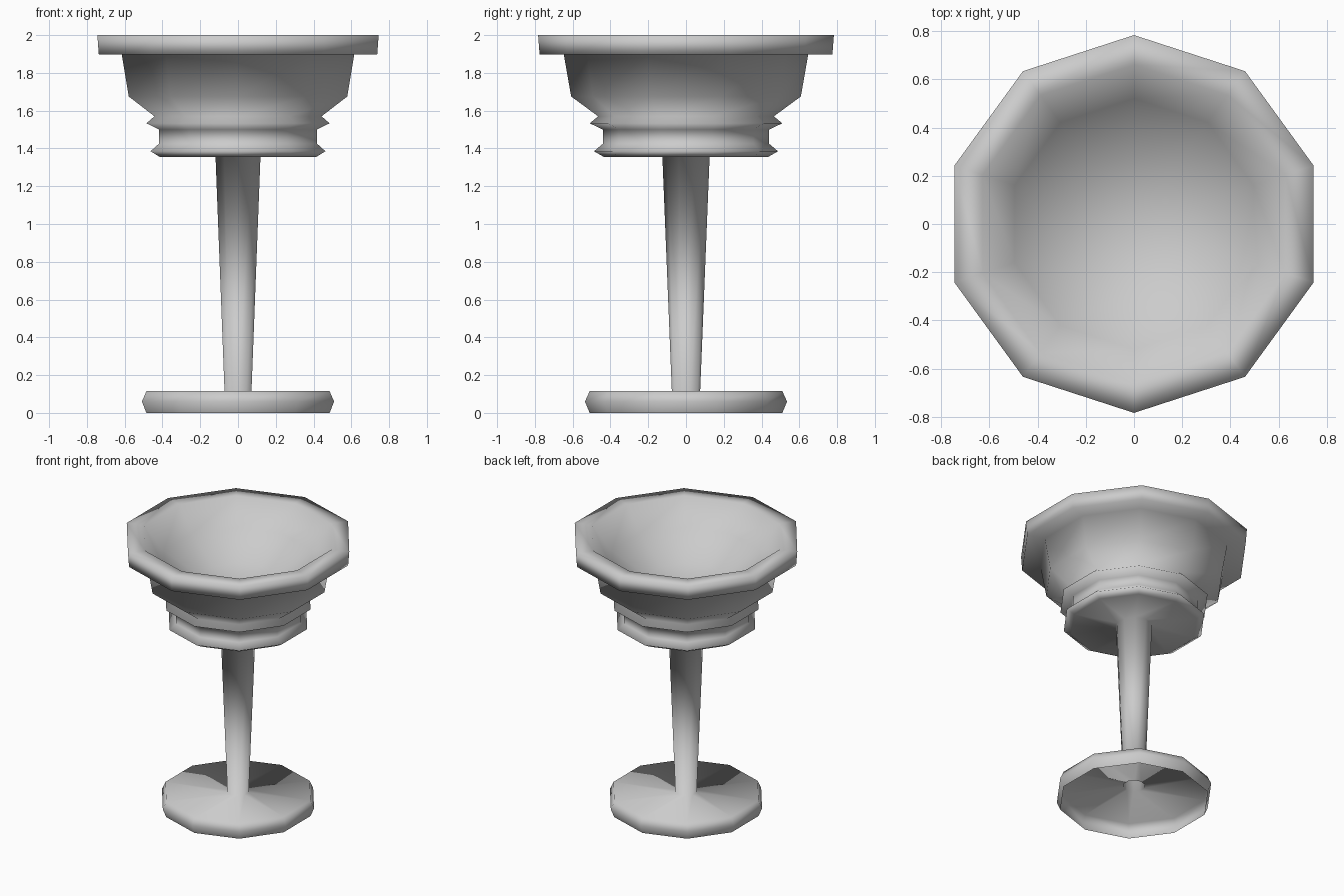
import bpy, bmesh, math

if "Cube" in bpy.data.objects:
    bpy.data.objects.remove(bpy.data.objects["Cube"])

SIDES = 10

def lathe(name, profile):
    """Spin a (radius, z) profile around z; a radius of 0 closes to a point."""
    bm = bmesh.new()
    rings = []
    for r, z in profile:
        if r == 0:
            rings.append([bm.verts.new((0, 0, z))] * SIDES)
        else:
            angles = [math.pi / 2 + 2 * math.pi * i / SIDES for i in range(SIDES)]
            rings.append([bm.verts.new((r * math.cos(a), r * math.sin(a), z)) for a in angles])
    for lo, hi in zip(rings, rings[1:]):
        for i in range(SIDES):
            j = (i + 1) % SIDES
            quad = dict.fromkeys((lo[i], lo[j], hi[j], hi[i]))
            bm.faces.new(list(quad))
    for f in bm.faces:
        f.smooth = True
    mesh = bpy.data.meshes.new(name)
    bm.to_mesh(mesh)
    bm.free()
    obj = bpy.data.objects.new(name, mesh)
    bpy.context.collection.objects.link(obj)
    return obj

# Thin foot open underneath, hollow tapered stem, ringed bowl, rim and bowl interior
foot = [(0.51, 0), (0.535, 0.06), (0.51, 0.115)]
stem = [(0.075, 0.115), (0.125, 1.355)]
rings = [(0.435, 1.355), (0.487, 1.385), (0.44, 1.425), (0.44, 1.50), (0.51, 1.533)]
bowl = [(0.465, 1.57), (0.608, 1.675), (0.647, 1.897)]
rim = [(0.775, 1.897), (0.783, 2.0), (0.66, 2.0)]
inside = [(0.52, 1.83), (0.28, 1.68), (0, 1.62)]
lathe("goblet", foot + stem + rings + bowl + rim + inside)
